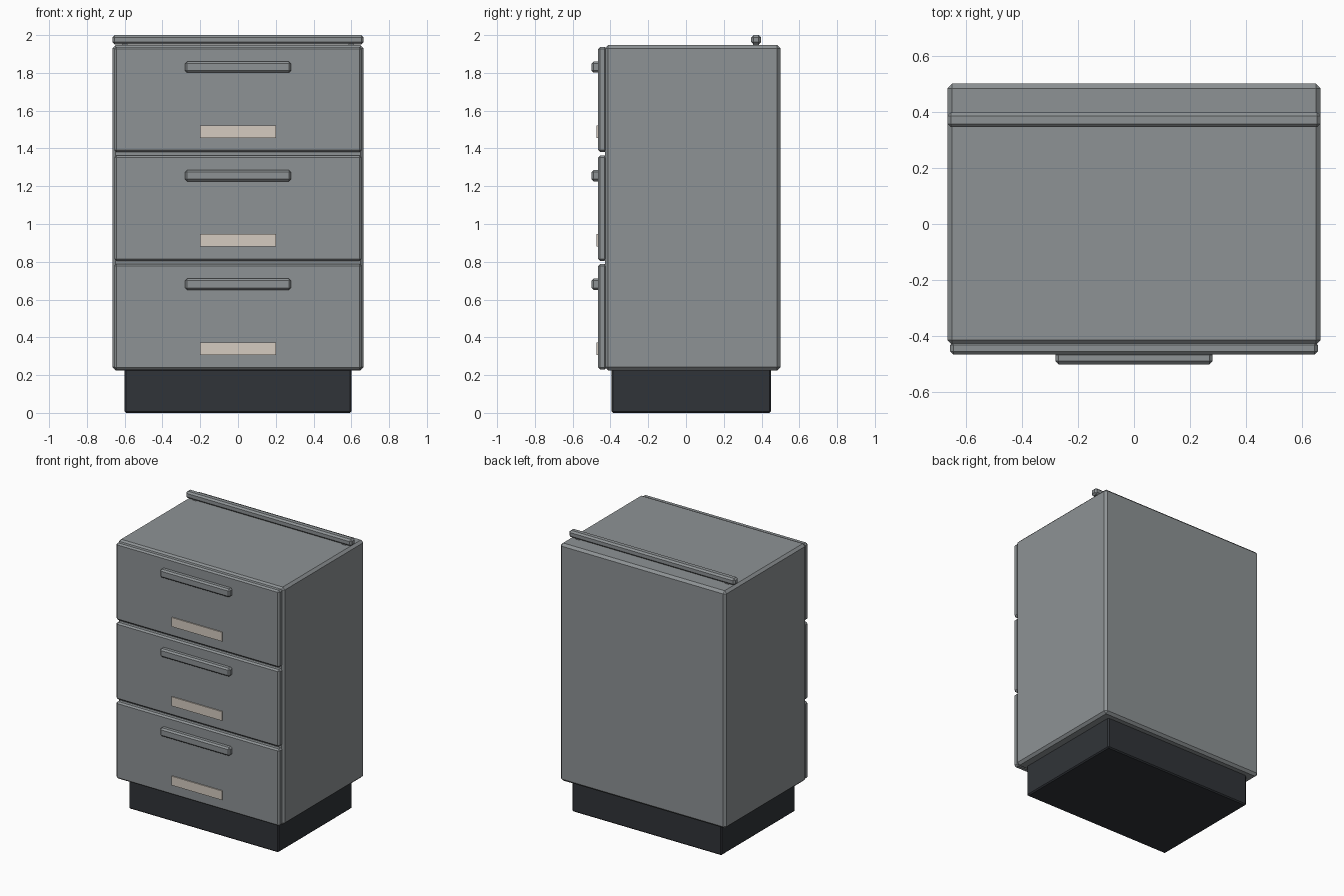
import bpy
import bmesh

if "Cube" in bpy.data.objects:
    bpy.data.objects.remove(bpy.data.objects["Cube"])


def material(name, color):
    m = bpy.data.materials.new(name)
    m.diffuse_color = (*color, 1)
    m.use_nodes = True
    m.node_tree.nodes["Principled BSDF"].inputs["Base Color"].default_value = m.diffuse_color
    return m


GREY = material("grey_paint", (0.27, 0.29, 0.30))
DARK = material("dark_plinth", (0.03, 0.034, 0.04))
CREAM = material("cream_label", (0.66, 0.60, 0.53))


def box(name, x, y, z, mat, bevel=0.0):
    """Box from (min, max) ranges with an optional chamfer."""
    bm = bmesh.new()
    bmesh.ops.create_cube(bm, size=1)
    for v in bm.verts:
        v.co = [r[0] + (c + 0.5) * (r[1] - r[0]) for c, r in zip(v.co, (x, y, z))]
    if bevel:
        bmesh.ops.bevel(bm, geom=bm.edges[:], offset=bevel, segments=1,
                        affect='EDGES', profile=0.5)
    bmesh.ops.recalc_face_normals(bm, faces=bm.faces[:])
    mesh = bpy.data.meshes.new(name)
    bm.to_mesh(mesh)
    bm.free()
    mesh.materials.append(mat)
    obj = bpy.data.objects.new(name, mesh)
    bpy.context.collection.objects.link(obj)
    return obj


# Cabinet body and recessed plinth
box("cabinet_body", (-0.665, 0.665), (-0.43, 0.5), (0.225, 1.947), GREY, 0.017)
box("plinth", (-0.6, 0.6), (-0.395, 0.45), (0.0, 0.24), DARK, 0.008)

# Three drawers, each with a bar handle and a label plate
for i in range(3):
    z = 0.23 + i * 0.575
    box(f"drawer_front_{i + 1}", (-0.655, 0.655), (-0.465, -0.42),
        (z, z + 0.558), GREY, 0.011)
    box(f"drawer_handle_{i + 1}", (-0.28, 0.28), (-0.5, -0.455),
        (z + 0.421, z + 0.481), GREY, 0.011)
    box(f"label_plate_{i + 1}", (-0.202, 0.202), (-0.473, -0.46),
        (z + 0.076, z + 0.142), CREAM)

# Rear rail on two short posts
box("top_rail", (-0.665, 0.665), (0.345, 0.397), (1.951, 2.0), GREY, 0.012)
for side, x in (("left", -0.6), ("right", 0.6)):
    box(f"rail_post_{side}", (x - 0.015, x + 0.015), (0.355, 0.387),
        (1.94, 1.965), GREY)
